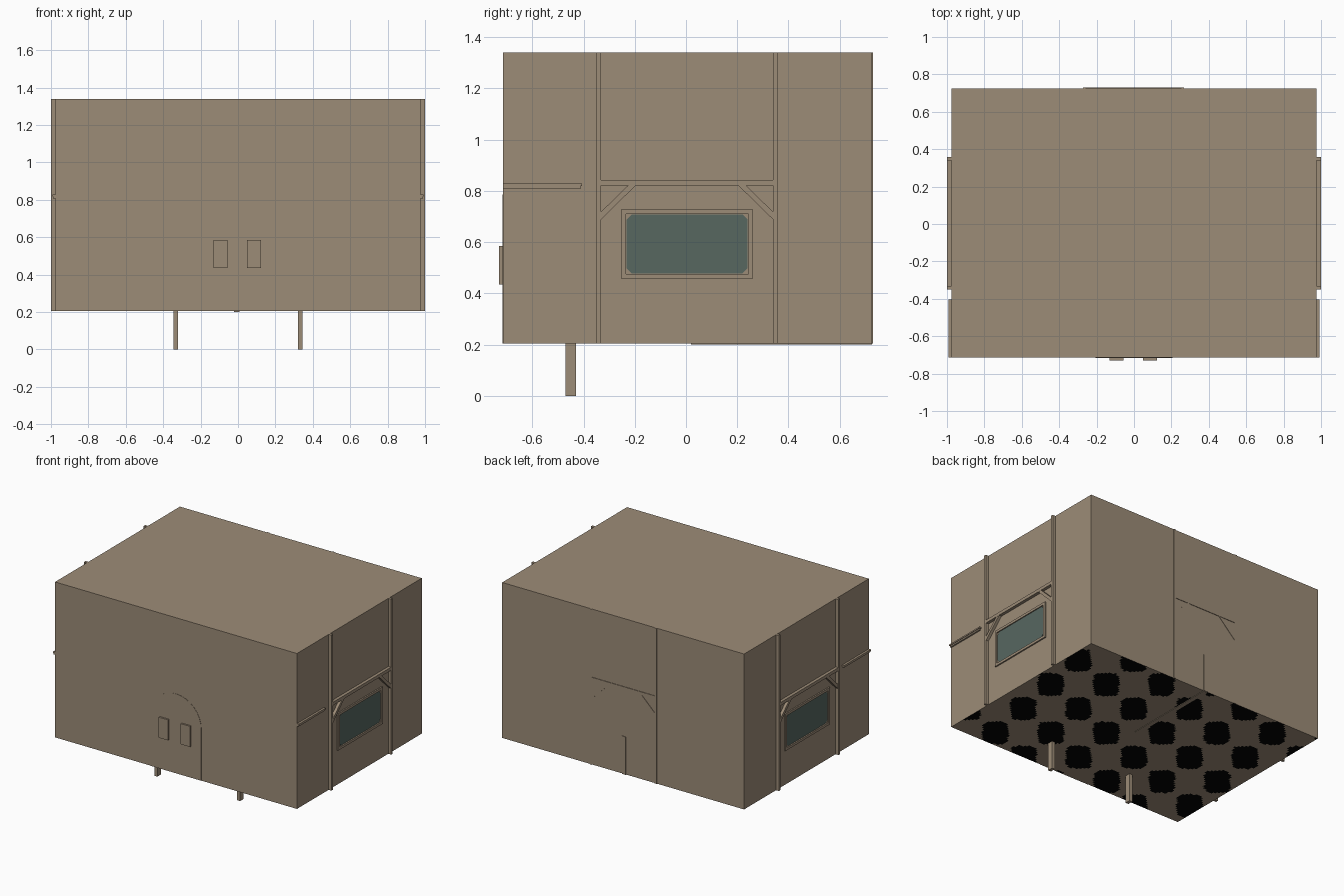
import bpy, bmesh, math
from math import pi, cos, sin

if "Cube" in bpy.data.objects:
    bpy.data.objects.remove(bpy.data.objects["Cube"])


def material(name, rgb):
    m = bpy.data.materials.new(name)
    m.diffuse_color = (*rgb, 1)
    m.use_nodes = True
    m.node_tree.nodes["Principled BSDF"].inputs["Base Color"].default_value = m.diffuse_color
    return m


TAN = material("tan plaster", (0.335, 0.262, 0.186))
GLASS = material("dark green glass", (0.095, 0.135, 0.118))
BLACK = material("black underside", (0.001, 0.001, 0.001))

HX, Y0, Y1, Z0, Z1 = 0.977, -0.715, 0.725, 0.205, 1.34


def finish(name, bm, *mats):
    bmesh.ops.recalc_face_normals(bm, faces=bm.faces[:])
    me = bpy.data.meshes.new(name)
    bm.to_mesh(me)
    bm.free()
    for m in mats:
        me.materials.append(m)
    ob = bpy.data.objects.new(name, me)
    bpy.context.collection.objects.link(ob)
    return ob


# A wall maps (along, up, outward) to world space
WALLS = {
    "right": lambda u, z, d: (d, u, z),
    "left": lambda u, z, d: (-d, u, z),
    "front": lambda u, z, d: (u, -d, z),
    "back": lambda u, z, d: (u, d, z),
}


def plate(name, wall, pts, d0, d1, mat=TAN):
    """Extrude an outline on a wall from depth d0 to d1."""
    f = WALLS[wall]
    bm = bmesh.new()
    a = [bm.verts.new(f(u, z, d0)) for u, z in pts]
    b = [bm.verts.new(f(u, z, d1)) for u, z in pts]
    bm.faces.new(a)
    bm.faces.new(b)
    n = len(pts)
    for i in range(n):
        j = (i + 1) % n
        bm.faces.new((a[i], a[j], b[j], b[i]))
    return finish(f"{wall}_{name}", bm, mat)


def rect(u0, u1, z0, z1):
    return [(u0, z0), (u1, z0), (u1, z1), (u0, z1)]


def timber_frame(wall, c, h, d0, d1):
    """Two posts, a cross beam and two diagonal braces."""
    plate("beam", wall, rect(c - h, c + h, 0.82, 0.843), d0, d1 - 0.001)
    for s, tag in ((-1, "a"), (1, "b")):
        e = c + s * h
        plate("post_" + tag, wall, rect(e - 0.009, e + 0.009, Z0, Z1), d0, d1)
        plate("brace_" + tag, wall,
              [(e, 0.68), (e, 0.71), (e - s * 0.115, 0.822), (e - s * 0.145, 0.822)],
              d0, d1 - 0.002)


# Main body, open below
bm = bmesh.new()
bmesh.ops.create_cube(bm, size=1)
for v in bm.verts:
    v.co = (v.co.x * 2 * HX, (Y0 + Y1) / 2 + v.co.y * (Y1 - Y0), (Z0 + Z1) / 2 + v.co.z * (Z1 - Z0))
body = [f for f in bm.faces if f.normal.z < -0.5]
finish_faces = bmesh.ops.delete(bm, geom=body, context='FACES_ONLY')
finish("house_body", bm, TAN)

# Underside with mottled black patches
bm = bmesh.new()
bmesh.ops.create_grid(bm, x_segments=110, y_segments=80, size=1)
for v in bm.verts:
    v.co = (v.co.x * HX, (Y0 + Y1) / 2 + v.co.y * (Y1 - Y0) / 2, Z0)
for f in bm.faces:
    c = f.calc_center_median()
    p = -115 * c.x + 97 * c.y
    q = -48 * c.x - 57.6 * c.y
    f.material_index = int(cos(2 * pi * p / 55) * cos(pi * q / 24) < -0.1)
under = finish("underside", bm, TAN, BLACK)
if under.data.polygons[0].normal.z > 0:
    under.data.flip_normals()

# Side walls: timber, window and front rail
for w in ("right", "left"):
    timber_frame(w, 0.004, 0.344, HX - 0.01, 1.0)
    wy0, wy1, wz0, wz1, t = -0.253, 0.261, 0.457, 0.727, 0.018
    d0, d1 = HX - 0.005, HX + 0.01
    plate("window_sill", w, rect(wy0, wy1, wz0, wz0 + t), d0, d1)
    plate("window_head", w, rect(wy0, wy1, wz1 - t, wz1), d0, d1)
    plate("window_jamb_a", w, rect(wy0, wy0 + t, wz0 + t, wz1 - t), d0, d1)
    plate("window_jamb_b", w, rect(wy1 - t, wy1, wz0 + t, wz1 - t), d0, d1)
    a, b, lo, hi, k = -0.232, 0.241, 0.478, 0.708, 0.02
    plate("window_glass", w,
          [(a + k, lo), (b - k, lo), (b, lo + k), (b, hi - k),
           (b - k, hi), (a + k, hi), (a, hi - k), (a, lo + k)],
          HX - 0.003, HX + 0.004, GLASS)
    plate("rail_upper", w, rect(Y0, -0.405, 0.818, 0.828), HX - 0.01, 0.993)
    plate("rail_lower", w, rect(Y0, -0.412, 0.808, 0.818), HX - 0.01, 0.988)

# Back wall: shallow timber frame and thin centre strip
timber_frame("back", -0.003, 0.262, Y1 - 0.01, Y1 + 0.005)
plate("centre_strip", "back", rect(-0.022, 0.008, Z0, 0.48), Y1 - 0.01, Y1 + 0.004)

# Front wall: arched door with two raised panels
arch = [(-0.205, Z0), (0.205, Z0)]
arch += [(0.205 * cos(pi * i / 16), 0.58 + 0.205 * sin(pi * i / 16)) for i in range(17)]
plate("arched_door", "front", arch, -Y0 - 0.01, -Y0 + 0.002)
plate("door_panel_a", "front", rect(-0.13, -0.055, 0.435, 0.585), -Y0 - 0.005, 0.73)
plate("door_panel_b", "front", rect(0.048, 0.123, 0.435, 0.585), -Y0 - 0.005, 0.73)


def box(name, x0, x1, y0, y1, z0, z1):
    plate(name, "front", rect(x0, x1, z0, z1), -y1, -y0)


# Front legs and the beam under the floor
for s, tag in ((-1, "left"), (1, "right")):
    x = s * 0.334
    box("leg_" + tag, x - 0.012, x + 0.012, -0.47, -0.43, 0, Z0 + 0.01)
box("floor_beam", -0.022, 0.008, 0.02, Y1, Z0 - 0.004, Z0 + 0.01)
